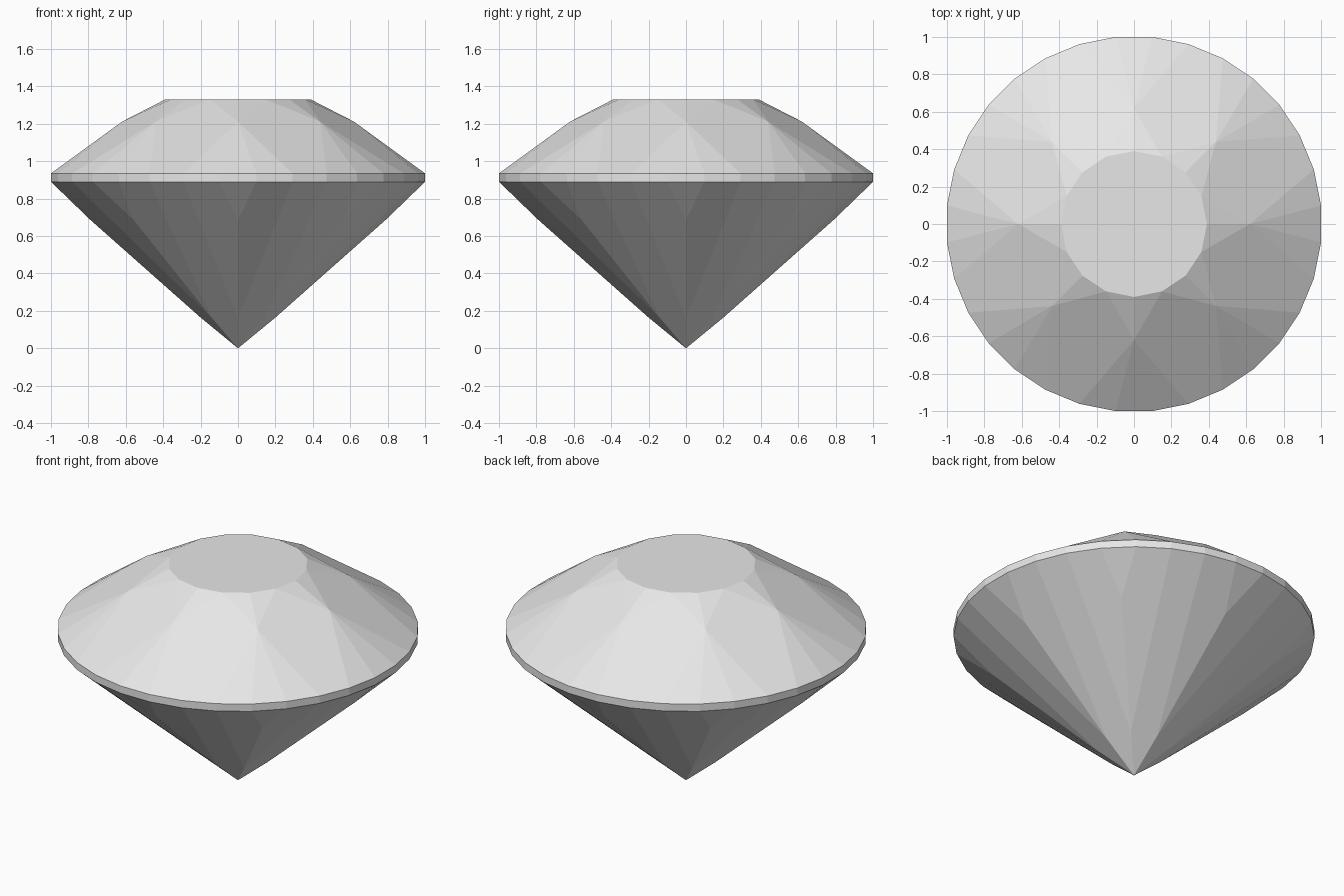
import bpy
import bmesh
from math import cos, sin, radians

cube = bpy.data.objects.get("Cube")
if cube:
    bpy.data.objects.remove(cube, do_unlink=True)

# Main levels: flat table, girdle band, culet at the origin
TABLE_R, TABLE_Z = 0.39, 1.33
GIRDLE_TOP, GIRDLE_LOW = 0.935, 0.89
SECTOR = 45
HALF = SECTOR / 2
STEP = SECTOR / 4              # girdle has four sides per sector
GIRDLE_R = 1 / cos(radians(STEP / 2))

# Star and pavilion points lie in the planes of the main kite facets
STAR_R = 0.62
STAR_Z = TABLE_Z - (TABLE_Z - GIRDLE_TOP) / (1 - TABLE_R) * (STAR_R * cos(radians(HALF)) - TABLE_R)
LOW_R = 0.2
LOW_Z = GIRDLE_LOW * LOW_R * cos(radians(HALF))
RIDGE_R, RIDGE_Z = 0.79, 0.687


def polar(r, z, a):
    return (r * cos(radians(a)), r * sin(radians(a)), z)


def table(a):
    return polar(TABLE_R, TABLE_Z, a)


def star(a):
    return polar(STAR_R, STAR_Z, a)


def upper(a):
    return polar(GIRDLE_R, GIRDLE_TOP, a)


def lower(a):
    return polar(GIRDLE_R, GIRDLE_LOW, a)


def low(a):
    return polar(LOW_R, LOW_Z, a)


bm = bmesh.new()


def face(*points):
    bm.faces.new([bm.verts.new(p) for p in points])


face(*[table(HALF * i) for i in range(16)])

for k in range(8):
    a = SECTOR * k
    n = a + SECTOR
    near, far = STEP / 2, STEP * 1.5
    ridge = polar(RIDGE_R, RIDGE_Z, a)
    # Crown and pavilion main kites, cut flat where they reach the girdle
    face(table(a + HALF), star(a), upper(a + far), upper(n - far), star(n))
    face((0, 0, 0), low(n), lower(n - far), lower(a + far), low(a))
    # Facets between the kites
    face(star(a), upper(a - near), upper(a + near))
    face(ridge, lower(a + near), lower(a - near))
    for s in (-1, 1):
        face(table(a), table(a + s * HALF), star(a))
        face(star(a), upper(a + s * near), upper(a + s * far))
        face(low(a), ridge, lower(a + s * near), lower(a + s * far))
    # Girdle band
    for i in range(4):
        b = a - near + STEP * i
        face(lower(b), lower(b + STEP), upper(b + STEP), upper(b))

bmesh.ops.remove_doubles(bm, verts=bm.verts, dist=0.0005)
bmesh.ops.recalc_face_normals(bm, faces=bm.faces)

mesh = bpy.data.meshes.new("cut_gem")
bm.to_mesh(mesh)
bm.free()
gem = bpy.data.objects.new("cut_gem", mesh)
bpy.context.collection.objects.link(gem)

# Pale grey stone
stone = bpy.data.materials.new("pale_grey")
stone.use_nodes = True
color = (0.8, 0.8, 0.8, 1)
stone.diffuse_color = color
stone.node_tree.nodes["Principled BSDF"].inputs["Base Color"].default_value = color
mesh.materials.append(stone)
